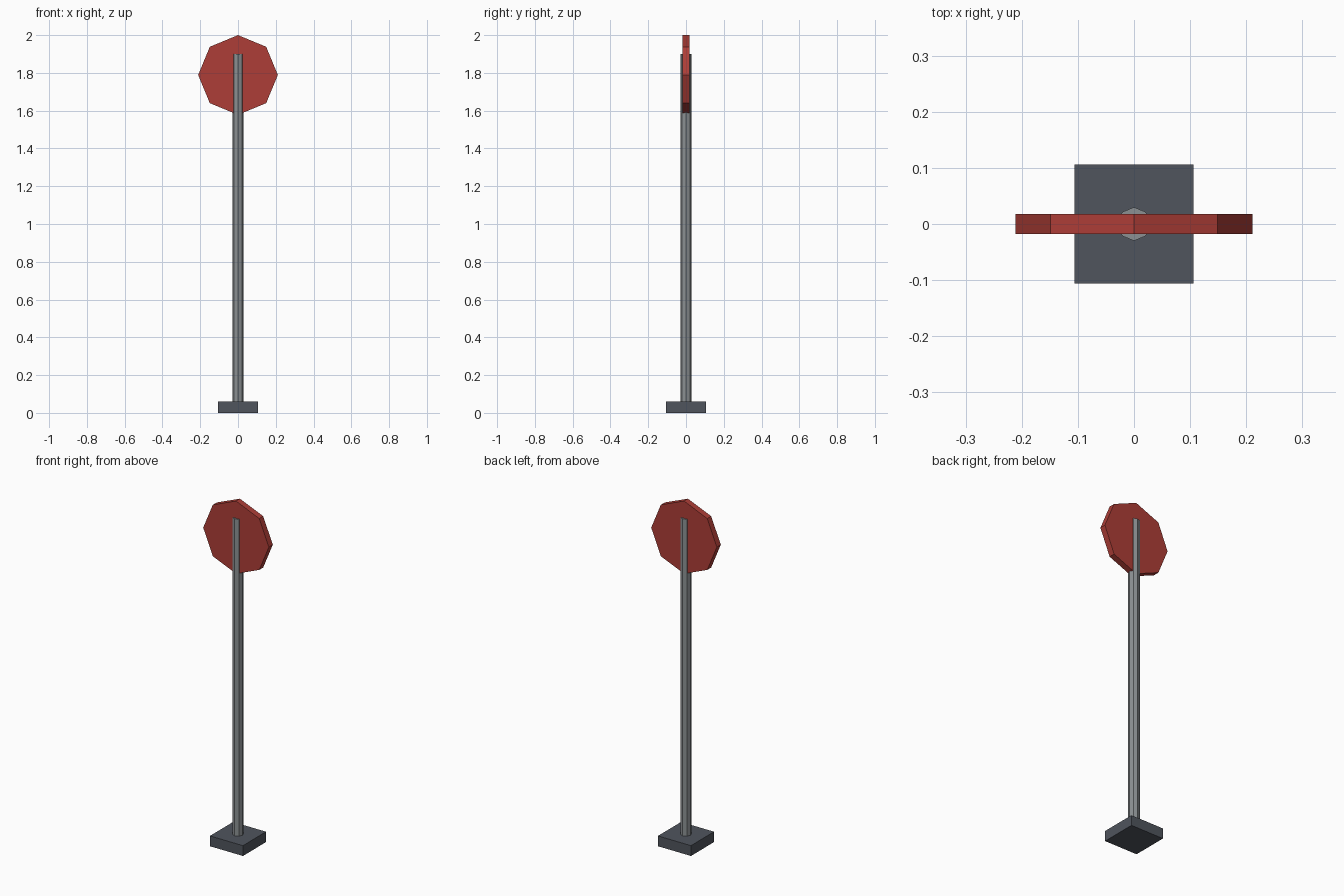
import bpy
from math import pi

cube = bpy.data.objects.get("Cube")
if cube:
    bpy.data.objects.remove(cube, do_unlink=True)


def make_material(name, rgb):
    mat = bpy.data.materials.new(name)
    mat.use_nodes = True
    color = (*rgb, 1.0)
    mat.diffuse_color = color
    mat.node_tree.nodes["Principled BSDF"].inputs["Base Color"].default_value = color
    return mat


def octagon_prism(name, radius, depth, center, rotation, mat):
    bpy.ops.mesh.primitive_cylinder_add(
        vertices=8, radius=radius, depth=depth, location=center, rotation=rotation)
    obj = bpy.context.object
    obj.name = name
    obj.data.materials.append(mat)
    return obj


red = make_material("sign red", (0.42, 0.048, 0.038))
grey = make_material("pole grey", (0.26, 0.28, 0.29))
dark = make_material("base dark grey", (0.08, 0.09, 0.11))

# Square foot
base_height = 0.06
bpy.ops.mesh.primitive_cube_add(size=1, location=(0, 0, base_height / 2))
base = bpy.context.object
base.name = "base"
base.scale = (0.212, 0.212, base_height)
base.data.materials.append(dark)

# Eight-sided pole, running up through the sign
pole_top = 1.9
octagon_prism("pole", 0.03, pole_top - base_height,
              (0, 0, (pole_top + base_height) / 2), (0, 0, 0), grey)

# Octagonal sign plate standing on a corner
sign_radius = 0.211
octagon_prism("sign_plate", sign_radius, 0.036,
              (0, 0, 2 - sign_radius), (pi / 2, 0, 0), red)
